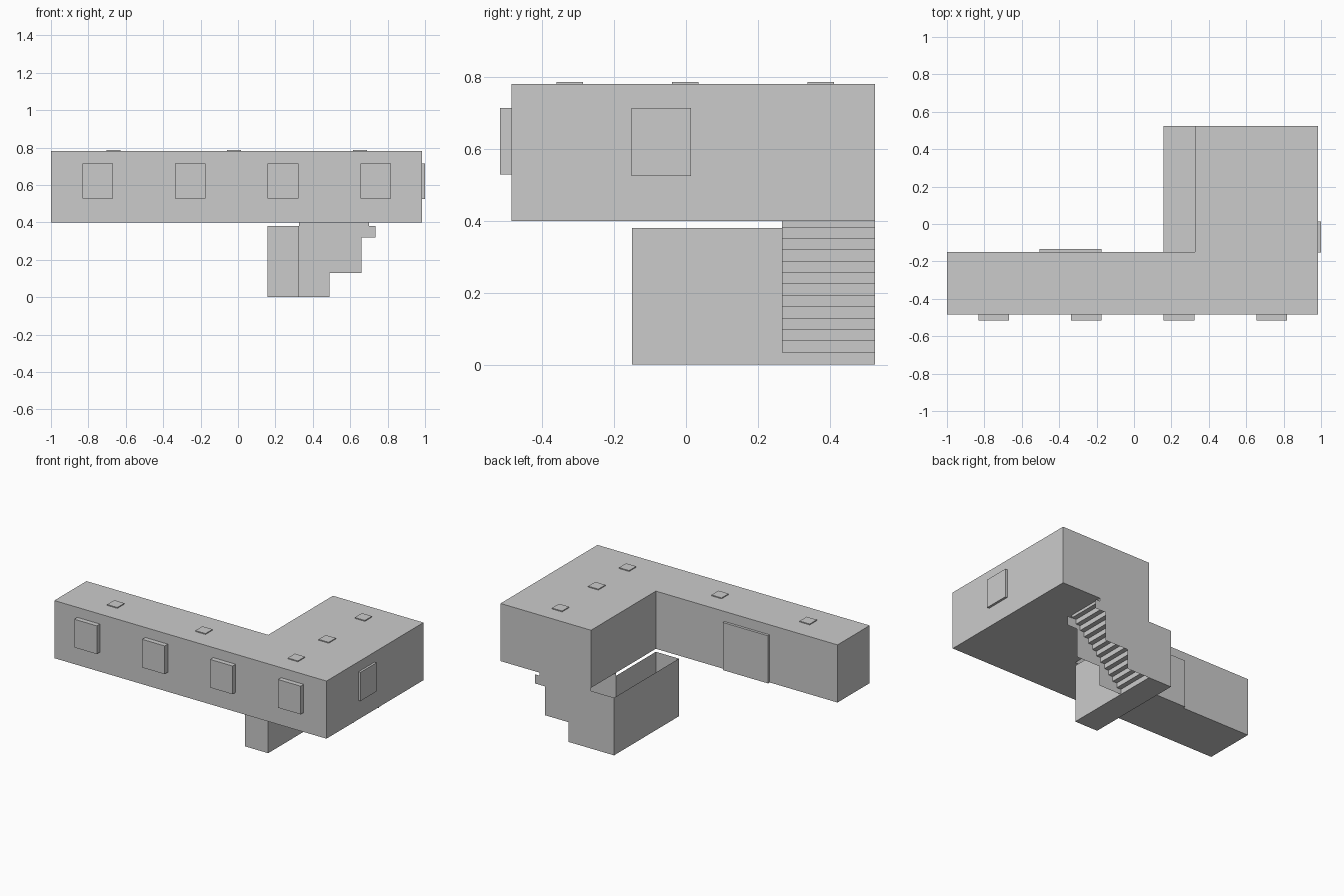
import bpy, bmesh

if "Cube" in bpy.data.objects:
    bpy.data.objects.remove(bpy.data.objects["Cube"])

X0, X1, XL = -1.0, 0.985, 0.325      # long wing ends, inner side of the leg
Y0, YW, Y1 = -0.485, -0.15, 0.525    # front, back of wing, back of leg
ZF, ZT = 0.40, 0.78                  # upper floor and roof
XR, ZR = 0.157, 0.38                 # lower room outer side and rim
YS, XS = 0.267, 0.70                 # stair inner side, stair top end


def sheets(name, polys):
    """One object from a few flat polygons, welded together."""
    bm = bmesh.new()
    for poly in polys:
        bm.faces.new([bm.verts.new(p) for p in poly])
    bmesh.ops.remove_doubles(bm, verts=bm.verts, dist=1e-5)
    me = bpy.data.meshes.new(name)
    bm.to_mesh(me)
    bm.free()
    ob = bpy.data.objects.new(name, me)
    bpy.context.collection.objects.link(ob)
    return ob


def box(name, x, y, z):
    bpy.ops.mesh.primitive_cube_add(size=1)
    ob = bpy.context.object
    ob.name = name
    ob.location = [(a + b) / 2 for a, b in (x, y, z)]
    ob.scale = [b - a for a, b in (x, y, z)]
    return ob


# L-shaped upper storey: walls and roof, floor open over the stairs
plan = [(X0, Y0), (X1, Y0), (X1, Y1), (XL, Y1), (XL, YW), (X0, YW)]
walls = [[(*a, ZF), (*b, ZF), (*b, ZT), (*a, ZT)]
         for a, b in zip(plan, plan[1:] + plan[:1])]
roof = [(x, y, ZT) for x, y in plan]
floor_plan = [(X0, Y0), (X0, YW), (XL, YW), (XL, YS), (XS, YS),
              (XS, Y1), (X1, Y1), (X1, Y0)]
sheets("upper_storey", walls + [roof, [(x, y, ZF) for x, y in floor_plan]])

# Lower room: open-topped tray with a doorway to the stairs
sheets("lower_room", [
    [(XR, YW, 0), (XR, Y1, 0), (XL, Y1, 0), (XL, YW, 0)],
    [(XR, YW, 0), (XL, YW, 0), (XL, YW, ZR), (XR, YW, ZR)],
    [(XR, Y1, 0), (XR, YW, 0), (XR, YW, ZR), (XR, Y1, ZR)],
    [(XL, YW, 0), (XL, YS, 0), (XL, YS, ZR), (XL, YW, ZR)],
    [(XL, Y1, 0), (XR, Y1, 0), (XR, Y1, ZR), (XL, Y1, ZR)],
])

# Stepped side walls of the staircase
profile = [(XL, 0), (0.49, 0), (0.49, 0.13), (0.66, 0.13), (0.66, 0.32),
           (0.735, 0.32), (0.735, ZR), (XS, ZR), (XS, ZF), (XL, ZF)]
sheets("stair_wall_inner", [[(x, YS, z) for x, z in profile]])
sheets("stair_wall_outer", [[(x, Y1, z) for x, z in reversed(profile)]])

# Folded stair flight, rising towards +x
levels = [0] + [0.034 + 0.0316 * i for i in range(12)] + [ZF]
run = (XS - XL) / 12
steps = []
for i in range(13):
    x, za, zb = XL + i * run, levels[i], levels[i + 1]
    steps.append([(x, YS, za), (x, YS, zb), (x, Y1, zb), (x, Y1, za)])
    if i < 12:
        steps.append([(x, YS, zb), (x + run, YS, zb),
                      (x + run, Y1, zb), (x, Y1, zb)])
sheets("stairs", steps)

# Windows and door
for i in range(4):
    x = -0.75 + i * 0.4955
    box(f"front_window_{i + 1}", (x - 0.082, x + 0.082), (-0.517, Y0), (0.528, 0.714))
box("side_window", (X1, 1.0), (-0.152, 0.014), (0.525, 0.714))
box("back_door", (-0.505, -0.175), (YW, -0.133), (ZF, 0.714))

# Roof lights
for i, (x, y) in enumerate([(-0.665, -0.323), (-0.022, -0.323), (0.652, -0.323),
                            (0.652, -0.002), (0.652, 0.375)]):
    box(f"roof_light_{i + 1}", (x - 0.037, x + 0.037), (y - 0.037, y + 0.037),
        (ZT, ZT + 0.006))
